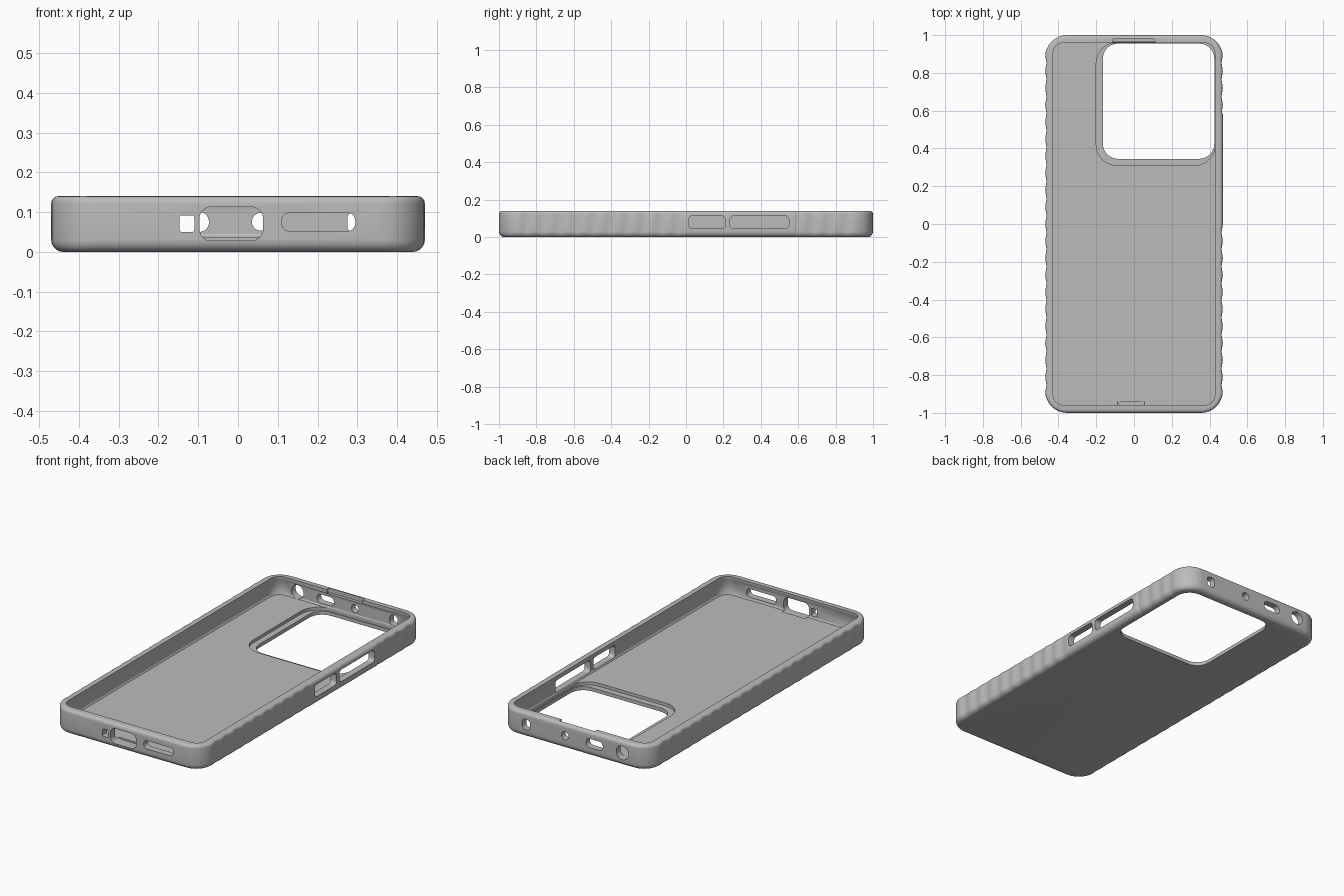
import bpy, bmesh, math
from mathutils import Vector

HX, HY, HEIGHT, FLOOR = 0.47, 1.0, 0.14, 0.037
PITCH, DEPTH = 0.09, 0.006

if "Cube" in bpy.data.objects:
    bpy.data.objects.remove(bpy.data.objects["Cube"])

grey = bpy.data.materials.new("matte_grey")
grey.use_nodes = True
colour = (0.5, 0.5, 0.5, 1)
grey.diffuse_color = colour
grey.node_tree.nodes["Principled BSDF"].inputs["Base Color"].default_value = colour


def rounded_outline(hx, hy, r, steps=8, side_cuts=0):
    """Rounded rectangle, with extra points along both long sides."""
    pts = []
    for q, (sx, sy) in enumerate([(1, 1), (-1, 1), (-1, -1), (1, -1)]):
        for i in range(steps + 1):
            a = math.pi / 2 * (q + i / steps)
            pts.append(Vector((sx * (hx - r) + r * math.cos(a),
                               sy * (hy - r) + r * math.sin(a))))
        if q in (1, 3):
            start = pts[-1].copy()
            for i in range(1, side_cuts + 1):
                y = start.y * (1 - 2 * i / (side_cuts + 1))
                pts.append(Vector((start.x, y)))
    return pts


def grip(x, y):
    """Depth of the grip grooves, left out beside the button openings."""
    if abs(y) > 10 * PITCH - 0.02 or abs(x) < 0.4:
        return 0
    if x > 0 and -0.01 < y < 0.59:
        return 0
    return DEPTH * (0.5 - 0.5 * math.cos(2 * math.pi * y / PITCH))


def mesh_object(name, bm):
    bmesh.ops.recalc_face_normals(bm, faces=bm.faces)
    mesh = bpy.data.meshes.new(name)
    bm.to_mesh(mesh)
    bm.free()
    mesh.materials.append(grey)
    obj = bpy.data.objects.new(name, mesh)
    bpy.context.collection.objects.link(obj)
    return obj


def loft(name, rings):
    """Skin a stack of equal point rings and cap both ends."""
    bm = bmesh.new()
    loops = [[bm.verts.new(p) for p in ring] for ring in rings]
    n = len(loops[0])
    for low, high in zip(loops, loops[1:]):
        for i in range(n):
            j = (i + 1) % n
            bm.faces.new((low[i], low[j], high[j], high[i]))
    bm.faces.new(loops[0][::-1])
    bm.faces.new(loops[-1])
    return mesh_object(name, bm)


# Tray section as (inset, height, groove strength): outside, lip, inside
section = []
for i in range(6):
    a = math.pi / 2 * i / 5
    section.append((0.03 * (1 - math.sin(a)), 0.03 * (1 - math.cos(a)), i / 5))
for i in range(5):
    a = math.pi / 2 * i / 4
    section.append((0.018 * (1 - math.cos(a)),
                    HEIGHT - 0.018 * (1 - math.sin(a)), 1 - i / 4))
section += [(0.042, HEIGHT, 0), (0.042, 0.122, 0), (0.037, 0.114, 0),
            (0.037, FLOOR + 0.008, 0), (0.042, FLOOR, 0)]

rings = []
for inset, z, strength in section:
    ring = []
    for p in rounded_outline(HX - inset, HY - inset, 0.115 - 1.5 * inset, side_cuts=180):
        x = p.x - math.copysign(strength * grip(p.x, p.y), p.x)
        ring.append((x, p.y, z))
    rings.append(ring)
case = loft("phone_case", rings)


def cut(axis, u, v, w, r):
    """Cut a rounded opening spanning u by v, along the axis range w."""
    cu, cv = sum(u) / 2, sum(v) / 2
    outline = rounded_outline((u[1] - u[0]) / 2, (v[1] - v[0]) / 2, r)
    place = {"x": lambda a, b, c: (c, a, b),
             "y": lambda a, b, c: (a, c, b),
             "z": lambda a, b, c: (a, b, c)}[axis]
    cutter = loft("cutter", [[place(p.x + cu, p.y + cv, c) for p in outline] for c in w])
    cutter.hide_render = True
    mod = case.modifiers.new("opening", "BOOLEAN")
    mod.operation, mod.solver, mod.object = "DIFFERENCE", "EXACT", cutter
    bpy.ops.object.modifier_apply(modifier=mod.name)
    bpy.data.objects.remove(cutter)


bpy.context.view_layer.objects.active = case
case.select_set(True)

# Camera recess, camera window and the notch in the rear lip
cut("z", (-0.2, 0.43), (0.31, 0.96), (0.02, 0.08), 0.11)
cut("z", (-0.165, 0.425), (0.345, 0.955), (-0.1, 0.08), 0.08)
cut("z", (-0.115, 0.11), (0.9, 0.98), (0.115, 0.2), 0.01)

# Front end: microphone, charging port, speaker
front = (-1.1, -0.94)
cut("y", (-0.147, -0.11), (0.05, 0.092), front, 0.006)
cut("y", (-0.097, 0.063), (0.028, 0.113), front, 0.03)
cut("y", (0.11, 0.295), (0.052, 0.098), front, 0.02)

# Rear end: round jack, slot, small round hole, upright slot
rear = (0.94, 1.1)
cut("y", (-0.34, -0.264), (0.037, 0.113), rear, 0.0375)
cut("y", (-0.18, -0.073), (0.05, 0.1), rear, 0.0245)
cut("y", (0.035, 0.08), (0.053, 0.098), rear, 0.022)
cut("y", (0.275, 0.325), (0.045, 0.103), rear, 0.02)

# Button openings
for span in ((0.015, 0.21), (0.235, 0.55)):
    cut("x", span, (0.045, 0.113), (0.4, 0.6), 0.02)

bpy.ops.object.shade_smooth_by_angle(angle=math.radians(32))
